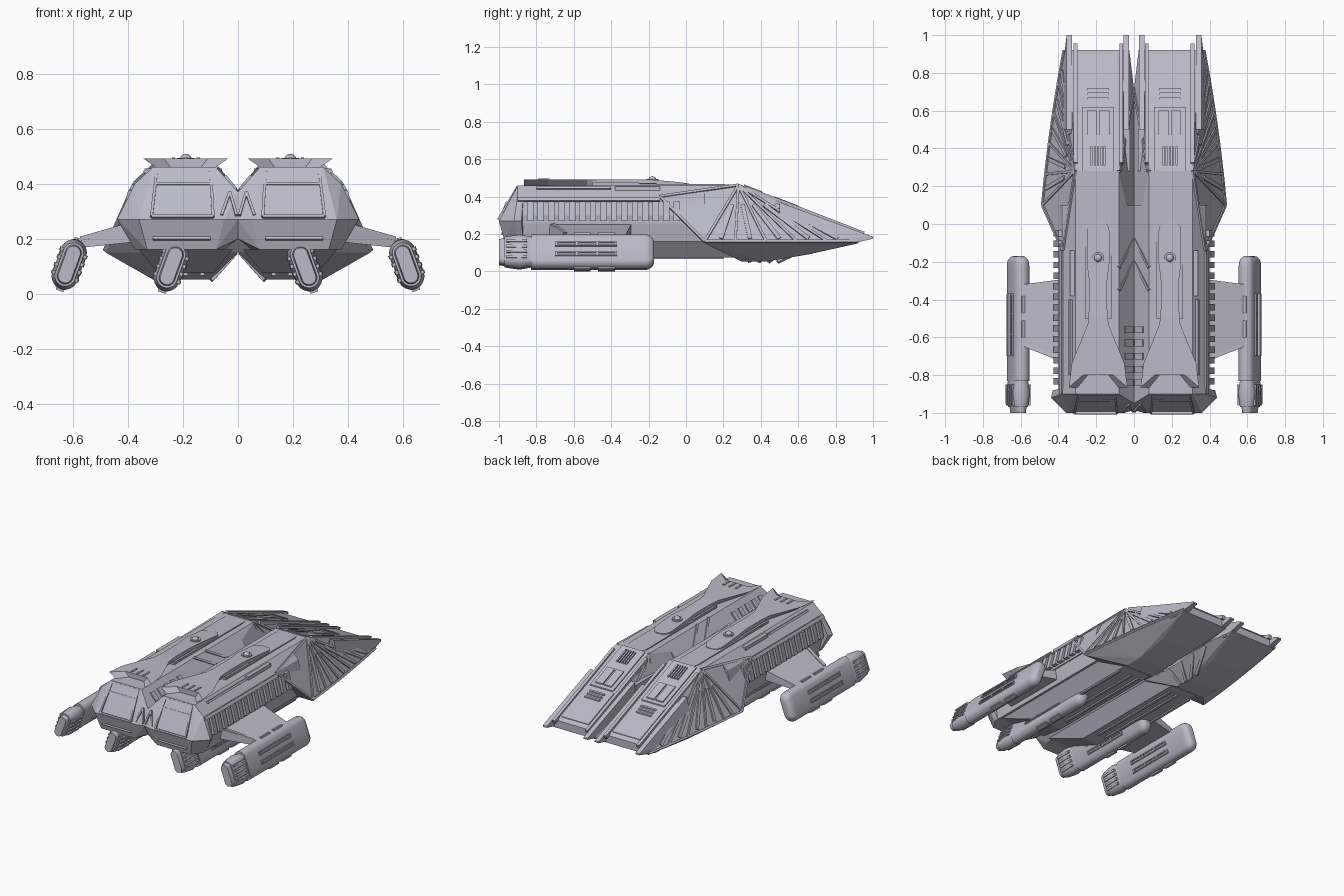
import bpy, bmesh
from math import sin, cos, pi, radians
from mathutils import Vector

if "Cube" in bpy.data.objects:
    bpy.data.objects.remove(bpy.data.objects["Cube"])

# Shared levels and stations
KEEL, SILL, WAIST, VALLEY, SHOULDER, TOP, SPINE = .052, .16, .27, .37, .4, .46, .492
STERN, AFT, FLARE, BROW, TIP = -1, -.9, -.14, .28, .92
CENTRE, DECK_IN, DECK_OUT, HIP = .19, .08, .31, .375
TILT = radians(20)
UP, OUTWARD, INWARD, BACKWARD = (0, 0, 1), (.8, 0, .5), (-.8, 0, .6), (0, -1, .4)

mat = bpy.data.materials.new("pale violet grey")
mat.use_nodes = True
mat.diffuse_color = (.5, .49, .58, 1)
mat.node_tree.nodes["Principled BSDF"].inputs["Base Color"].default_value = mat.diffuse_color


def finish(name, bm, smooth=False):
    """Turn a half model into an object mirrored across x = 0."""
    bmesh.ops.recalc_face_normals(bm, faces=bm.faces)
    mesh = bpy.data.meshes.new(name)
    bm.to_mesh(mesh)
    bm.free()
    ob = bpy.data.objects.new(name, mesh)
    bpy.context.collection.objects.link(ob)
    mesh.materials.append(mat)
    mod = ob.modifiers.new("mirror", "MIRROR")
    mod.use_mirror_merge = False
    if smooth:
        bpy.ops.object.select_all(action="DESELECT")
        ob.select_set(True)
        bpy.context.view_layer.objects.active = ob
        bpy.ops.object.shade_smooth_by_angle(angle=radians(35))


def solid(bm, points):
    """Convex solid around some points."""
    verts = [bm.verts.new(p) for p in points]
    result = bmesh.ops.convex_hull(bm, input=verts)
    junk = {v for key in ("geom_interior", "geom_unused") for v in result[key]
            if isinstance(v, bmesh.types.BMVert)}
    bmesh.ops.delete(bm, geom=list(junk), context="VERTS")


def extrude_y(bm, section, back, front):
    """Convex x, z section carried along y."""
    solid(bm, [(x, y, z) for y in (back, front) for x, z in section])


def box(bm, left, right, back, front, low, high):
    extrude_y(bm, [(x, z) for x in (left, right) for z in (low, high)], back, front)


def bar(bm, start, end, width=.014, height=.008, up=UP):
    """Thin strip from start to end, standing out of the surface facing up."""
    start, end = Vector(start), Vector(end)
    side = (end - start).cross(Vector(up)).normalized()
    normal = side.cross(end - start).normalized()
    solid(bm, [c + side * s * width / 2 + normal * t
               for c in (start, end) for s in (-1, 1) for t in (-height, height)])


def slab(bm, outline, low, high, taper=0):
    """Plate over an x, y outline; low and high are functions of y."""
    bottom = [bm.verts.new((CENTRE + (x - CENTRE) * (1 - taper), y, low(y))) for x, y in outline]
    top = [bm.verts.new((x, y, high(y))) for x, y in outline]
    bm.faces.new(bottom)
    bm.faces.new(top)
    for i in range(len(top)):
        bm.faces.new((bottom[i], bottom[i - 1], top[i - 1], top[i]))


def deck(y):
    """Height of the sloping nose deck."""
    return TOP - .387 * (y - BROW)


def deck_plate(bm, middle, half, back, front, height):
    outline = [(middle + s * half, y) for s, y in ((-1, back), (1, back), (1, front), (-1, front))]
    slab(bm, outline, lambda y: deck(y) - .02, lambda y: deck(y) + height)


# Main hull, then the wider angled stern block
bm = bmesh.new()
upper = [(0, VALLEY), (DECK_IN, TOP), (DECK_OUT, TOP), (HIP, SHOULDER)]
lower = [(HIP, SILL), (.05, SILL), (0, .2)]
extrude_y(bm, upper + [(SHOULDER, .3), (.395, WAIST)] + lower, AFT, .1)
solid(bm, [(x, y, z) for x, z in upper + lower for y in (AFT + .03, AFT - .05 * (x == 0))]
      + [(x, STERN, WAIST) for x in (.05, .36)] + [(x, STERN + .03, SILL) for x in (DECK_IN, .33)]
      + [(.44, AFT - .02, WAIST), (.43, AFT + .02, WAIST), (0, STERN + .015, WAIST)])
finish("main_hull", bm)

# Belly keel
bm = bmesh.new()
solid(bm, [(CENTRE + s * half, y, z) for z, half, back in ((SILL, .17, -.85), (.075, .1, -.6))
           for s in (-1, 1) for y in (back, .3)])
for x in (.13, CENTRE, BROW):
    box(bm, x - .008, x + .008, -.5, .2, .066, .1)
finish("belly_keel", bm)

# Flared nose: facets fan from the shoulder to a bowed lower edge
edge = [Vector((.482 - .09 * t - .06 * t * t, .1 + t, SILL))
        for t in [i * (TIP - .1) / 5 for i in range(6)]]
inner = [Vector((.025 * (i == 4), .1 + i * (TIP - .1) / 4, SILL)) for i in range(5)]
apex, inner_apex = Vector((DECK_OUT, BROW, TOP)), Vector((DECK_IN, BROW, TOP))
hip = Vector((HIP, FLARE, SHOULDER))
bm = bmesh.new()
solid(bm, edge + inner + [p - Vector((0, 0, .01)) for p in edge + inner] + [apex, inner_apex, hip]
      + [(x, AFT + 1.8, deck(AFT + 1.8)) for x in (.09, .3)] + [(x, TIP, .2) for x in (.045, .345)]
      + [(x, -.1, TOP) for x in (DECK_IN, DECK_OUT)] + [(0, -.1, VALLEY)]
      + [(x, y, z) for x in (.1, DECK_OUT) for y, z in ((.3, KEEL), (.42, KEEL), (.65, .09))])
finish("flared_nose", bm)

# Strips along the nose facets and the inner underside
bm = bmesh.new()
for a, b in zip(edge, edge[1:]):
    middle = (a + b) / 2
    bar(bm, apex, a, up=OUTWARD)
    bar(bm, apex.lerp(middle, .35), apex.lerp(middle, .95), width=.022, up=OUTWARD)
    bar(bm, a, b, up=OUTWARD)
for p in inner[1:-1]:
    bar(bm, inner_apex, p, up=INWARD)
for i in range(4):
    bar(bm, (.095, .34 + i * .05, KEEL), (.012, .32 + i * .12, .145), width=.018, up=(-1, 0, -1))
bar(bm, hip, edge[0], up=OUTWARD)
bar(bm, hip, apex, up=OUTWARD)
finish("nose_strips", bm)

# Forward prongs on both sides of the deck
bm = bmesh.new()
for left, skirt in ((.327, .05), (.026, 0)):
    right = left + .03
    box(bm, left, right, .98, 1, .175, .185)
    solid(bm, [(x, y, z) for x in (left, right) for y, z in ((.5, VALLEY), (1, .185), (1, .175))]
          + [(left, .5, SILL), (right + skirt, .5, SILL), (left, .85, .14), (right + skirt / 3, .85, .14)])
for x in (DECK_OUT, .068):
    bar(bm, (x, .32, deck(.32)), (x, .95, deck(.95)), width=.02, height=.012)
box(bm, .02, .055, BROW, .5, .2, .35)
finish("nose_prongs", bm)

# Raised panels, windows and vents on the nose deck
bm = bmesh.new()
deck_plate(bm, CENTRE, .085, BROW, .62, height=.008)
deck_plate(bm, CENTRE, .1, .63, .9, height=.004)
for side in (-1, 1):
    deck_plate(bm, CENTRE + side * .033, .027, .47, .6, height=.016)
for i in range(5):
    deck_plate(bm, CENTRE + (i - 2) * .017, .005, .31, .41, height=.017)
for i in range(3):
    y = .66 + i * .025
    deck_plate(bm, CENTRE, .055, y, y + .01, height=.012)
finish("deck_panels", bm)

# Upper spine: rounded canopies, then a flared and notched tail plate
bm = bmesh.new()


def mirrored(side):
    return [(CENTRE + x, y) for x, y in side] + [(CENTRE - x, y) for x, y in reversed(side)]


def capsule(radius, neck, front):
    arc = [(radius * cos(i * pi / 8), front - radius + radius * sin(i * pi / 8)) for i in range(4)]
    return mirrored([(neck, -.5), (neck, -.3), (radius, -.2)] + arc)


slab(bm, capsule(.07, .07, .295), lambda y: .44, lambda y: TOP + .009 - max(0, y - .2) / 8)
slab(bm, capsule(.06, .048, .02), lambda y: .45, lambda y: SPINE - max(0, y - FLARE) / 7)
slab(bm, mirrored([(DECK_IN, -.8), (.155, -.865), (.14, -.74), (.055, -.53), (.048, -.45)]),
     lambda y: TOP, lambda y: SPINE, taper=.3)
for i in (-1, 0, 1):
    x = CENTRE + i * .045
    box(bm, x - .006, x + .006, -.79, -.73, TOP, SPINE + .004)
    bar(bm, (CENTRE + i * .062, -.5, TOP), (CENTRE + i * .062, -.25, TOP), height=.015)
finish("upper_spine", bm)

# Dome turret
bm = bmesh.new()
bmesh.ops.create_uvsphere(bm, u_segments=16, v_segments=8, radius=.022)
bmesh.ops.create_cone(bm, cap_ends=True, segments=16, radius1=.032, radius2=.032, depth=.012)
bmesh.ops.translate(bm, verts=bm.verts, vec=(CENTRE, -.18, SPINE - .005))
finish("dome_turret", bm, smooth=True)

# Rib blocks down the flanks with rails above
bm = bmesh.new()
for i in range(15):
    back = -.85 + i * .056
    extrude_y(bm, [(.36, HIP), (SHOULDER, HIP), (.425, WAIST), (.36, WAIST)], back, back + .034)
bar(bm, (.38, AFT, .383), (.38, FLARE, .383), width=.022, height=.012, up=OUTWARD)
bar(bm, (.335, -.8, .445), (.335, -.4, .445), up=OUTWARD)
box(bm, .36, SHOULDER, AFT, 0, WAIST - .015, WAIST)
box(bm, .3, .34, -.38, FLARE, .42, TOP - .005)
finish("flank_ribs", bm)

# Chevron strips in the valley between the hulls
bm = bmesh.new()
for y in (-.08, -.2):
    bar(bm, (.005, y, VALLEY), (DECK_IN, y - .15, TOP), up=INWARD)
for i in range(5):
    y = -.84 + i * .07
    bar(bm, (.01, y, VALLEY + .01), (.05, y, .428), width=.035, up=INWARD)
finish("valley_strips", bm)

# Stern panel seams
bm = bmesh.new()
left_top, left_low = Vector((.1, AFT, TOP - .01)), Vector((.09, STERN, WAIST + .01))
right_top, right_low = Vector((.295, AFT, TOP - .01)), Vector((.315, STERN, WAIST + .01))
for t in (0, .3, 1):
    bar(bm, left_top.lerp(left_low, t), right_top.lerp(right_low, t), width=.01, up=BACKWARD)
bar(bm, left_top, left_low, width=.01, up=BACKWARD)
bar(bm, right_top, right_low, width=.01, up=BACKWARD)
bar(bm, (.1, STERN + .02, .2), (.31, STERN + .02, .2), width=.01, up=BACKWARD)
for x in (.005, .06):
    bar(bm, (x, STERN + .01, WAIST + .015), (.03, -.955, VALLEY), width=.01, up=BACKWARD)
finish("stern_seams", bm)

# Engine pods: tilted stadium sections lofted along y
across = Vector((cos(TILT), 0, sin(TILT)))
along = Vector((-sin(TILT), 0, cos(TILT)))
FORE = Vector((0, 1, 0))


def loft(bm, centre, profile, count=20):
    rings = []
    for y, radius, half in profile:
        angles = [2 * pi * (i + .5) / count for i in range(count)]
        rings.append([bm.verts.new(centre + FORE * y + across * radius * cos(a)
                                   + along * (radius * sin(a) + (half if a < pi else -half))) for a in angles])
    for a, b in zip(rings, rings[1:]):
        for i in range(count):
            bm.faces.new((a[i - 1], a[i], b[i], b[i - 1]))
    bm.faces.new(rings[0])
    bm.faces.new(rings[-1])


for name, centre in (("outer", Vector((.614, 0, .106))), ("inner", Vector((.243, 0, .1)))):
    bm = bmesh.new()
    nose = [(-.22 + .05 * sin(a), .012 + .029 * cos(a), .035 + .02 * cos(a))
            for a in [i * pi / 12 for i in range(7)]]
    loft(bm, centre, [(-.83, .041, .055)] + nose)
    loft(bm, centre, [(STERN, .026, .044), (-.97, .03, .044), (-.97, .038, .044),
                      (-.89, .049, .045), (-.82, .036, .045)])
    finish(name + "_engine_pod", bm, smooth=True)
    # Slot frames, nozzle bands and bumps
    bm = bmesh.new()
    for side in (-1, 1):
        facing = across * side
        for w in (-.028, .028):
            slot = centre + facing * .04 + along * w
            for offset in (-.009, .009):
                rail = slot + along * offset
                bar(bm, rail - FORE * .7, rail - FORE * .37, width=.007, height=.01, up=facing)
            for y in (-.7, -.59, -.48, -.38):
                bar(bm, slot + FORE * y, slot + FORE * (y + .012), width=.018, height=.01, up=facing)
        for i in range(4):
            band = centre + facing * .045 + along * (i - 1.5) * .03
            bar(bm, band - FORE * .96 - facing * .003, band - FORE * .85, up=facing)
        for y in (-.6, -.47):
            bump = centre + along * side * .094 + FORE * y
            bar(bm, bump, bump + FORE * .09, width=.03, up=along * side)
    finish(name + "_pod_details", bm)

# Pylons carrying the pods
bm = bmesh.new()
solid(bm, [(.36, y, z) for y in (-.29, -.74) for z in (.19, .26)]
      + [(.59, y, z) for y in (-.32, -.645) for z in (.165, .197)])
bar(bm, (SHOULDER, -.71, .248), (.57, -.645, .2), width=.02)
extrude_y(bm, [(.2, .12), (.25, .12), (.2, .2), (.3, .2)], -.75, -.3)
finish("engine_pylons", bm)
